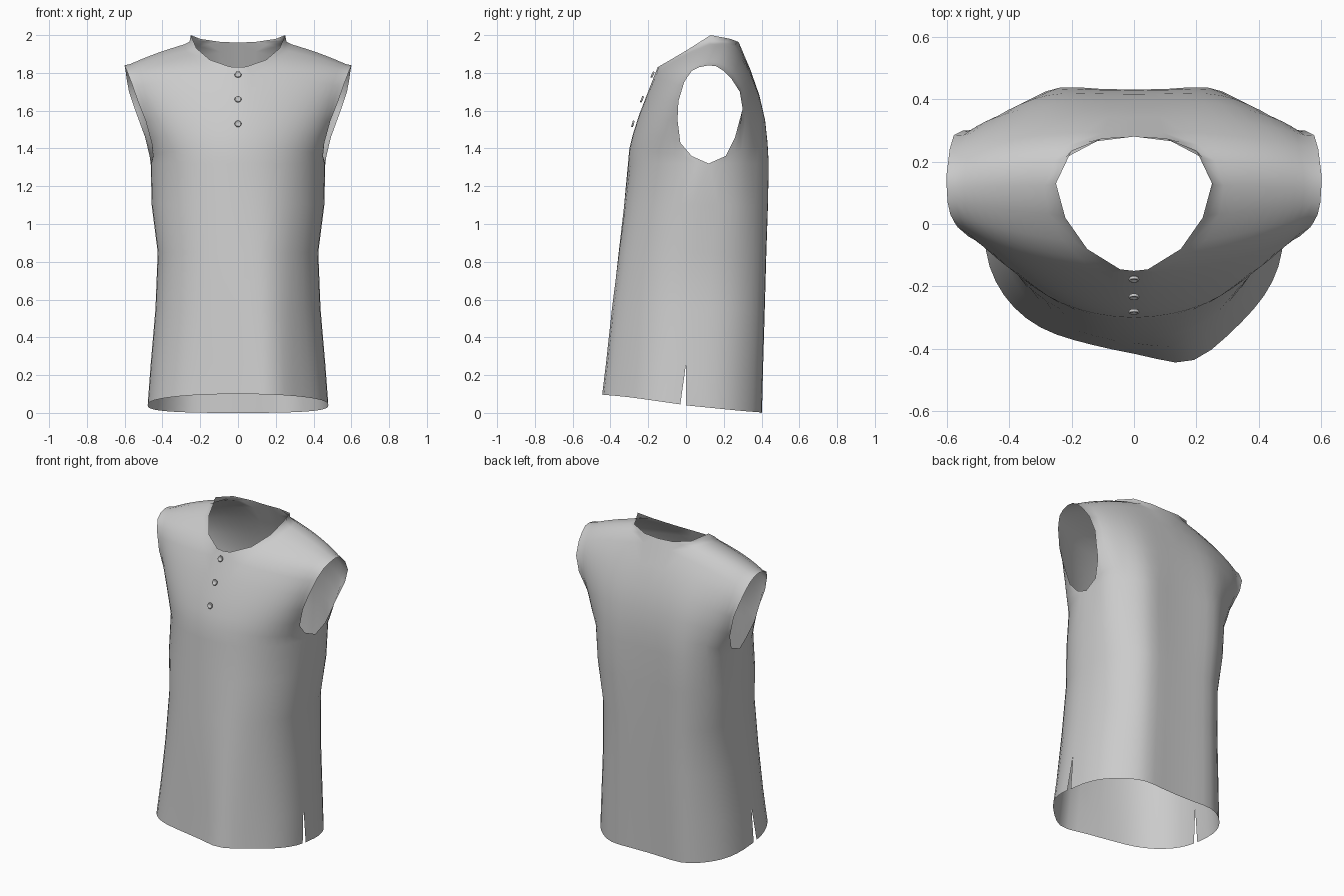
import bpy, bmesh, math
from mathutils import Vector, Matrix

if "Cube" in bpy.data.objects:
    bpy.data.objects.remove(bpy.data.objects["Cube"])

# Rows from hem to shoulder seam: inner point (centre/neckline), outer point (side/armhole), roundness
SIDE = [(.478, -.03, .045), (.462, 0, .26), (.437, .02, .55), (.425, .04, .85), (.457, .09, 1.1), (.462, .12, 1.32)]
FRONT = [((0, -.412, .10), SIDE[0], 1), ((0, -.40, .26), SIDE[1], 1), ((0, -.38, .55), SIDE[2], 1),
         ((0, -.352, .85), SIDE[3], 1), ((0, -.327, 1.1), SIDE[4], 1), ((0, -.307, 1.32), SIDE[5], 1),
         ((0, -.30, 1.4), (.45, .03, 1.36), .95), ((0, -.29, 1.47), (.457, -.03, 1.43), .9),
         ((0, -.264, 1.56), (.49, -.045, 1.55), .8), ((0, -.215, 1.68), (.53, -.04, 1.65), .65),
         ((0, -.15, 1.83), (.565, -.01, 1.75), .48), ((.045, -.145, 1.833), (.575, .005, 1.775), .44),
         ((.15, -.08, 1.87), (.588, .03, 1.81), .32), ((.22, .02, 1.93), (.597, .07, 1.83), .2),
         ((.25, .13, 2.0), (.6, .12, 1.84), .15)]
BACK = [((0, .395, .0), (.478, 0, .04), 1), ((0, .403, .26), SIDE[1], 1), ((0, .413, .55), SIDE[2], 1),
        ((0, .422, .85), SIDE[3], 1), ((0, .427, 1.1), SIDE[4], 1), ((0, .43, 1.32), SIDE[5], 1),
        ((0, .43, 1.42), (.468, .21, 1.36), .95), ((0, .422, 1.55), (.492, .26, 1.46), .9),
        ((0, .40, 1.68), (.547, .30, 1.61), .8), ((0, .35, 1.82), (.577, .285, 1.7), .6),
        ((0, .28, 1.96), (.59, .24, 1.77), .42), ((.1, .275, 1.965), (.595, .2, 1.81), .34),
        ((.2, .235, 1.98), (.6, .16, 1.835), .22), ((.25, .13, 2.0), (.6, .12, 1.84), .15)]
COLS = 12


def panel(bm, rows, power, sign):
    """Half a panel: each row bends from its inner point to its outer point."""
    grid = []
    for inner, outer, r in rows:
        a, b, line = Vector(inner), Vector(outer), []
        p = 1 - (1 - power) * (r - .15) / .85
        for i in range(COLS + 1):
            t = i / COLS
            s = math.sin(t * math.pi / 2)
            c = 0 if i == COLS else math.cos(t * math.pi / 2)
            fx = t + (s ** p - t) * r
            fy = t + (1 - c ** p - t) * r
            x = sign * (a.x + (b.x - a.x) * fx)
            y = a.y + (b.y - a.y) * fy
            z = a.z + (b.z - a.z) * fy
            # gentle drape folds
            if rows is FRONT:
                fade = max(0, 1 - z / 1.3) * c
                y += fade * (.015 * math.exp(-((x + .17) / .14) ** 2) - .06 * math.exp(-((x - .19) / .13) ** 2))
            else:
                fade = max(0, min(1, (1.85 - z) / .3)) * c
                y += .028 * fade * math.exp(-((abs(x) - .27) / .12) ** 2)
            line.append(bm.verts.new((x, y, z)))
        grid.append(line)
    for lo, hi in zip(grid, grid[1:]):
        for i in range(COLS):
            bm.faces.new((lo[i], lo[i + 1], hi[i + 1], hi[i]))


def finish(bm, name):
    me = bpy.data.meshes.new(name)
    bm.to_mesh(me)
    bm.free()
    ob = bpy.data.objects.new(name, me)
    bpy.context.collection.objects.link(ob)
    for p in me.polygons:
        p.use_smooth = True
    return ob


# Shirt body: four half panels, welded at centre, sides and shoulders (side slits stay open)
bm = bmesh.new()
for sign in (1, -1):
    panel(bm, FRONT, .95, sign)
    panel(bm, BACK, .7, sign)
bmesh.ops.remove_doubles(bm, verts=bm.verts, dist=.0005)
# Relax the cloth above the waist, keeping the openings fixed
relax = [v for v in bm.verts if not v.is_boundary and v.co.z > 1.4]
for _ in range(4):
    bmesh.ops.smooth_vert(bm, verts=relax, factor=.5, use_axis_x=True, use_axis_y=True, use_axis_z=True)
bmesh.ops.recalc_face_normals(bm, faces=bm.faces)
finish(bm, "shirt_body")

# Buttons: small lathed discs with a raised rim, tilted to the chest slope
PROFILE = [(0, -.004), (.015, -.004), (.018, .002), (.016, .006), (.012, .006), (.009, .002), (0, .002)]


def button(name, y, z, normal):
    bm = bmesh.new()
    vs = [bm.verts.new((r, 0, h)) for r, h in PROFILE]
    es = [bm.edges.new(p) for p in zip(vs, vs[1:])]
    bmesh.ops.spin(bm, geom=vs + es, cent=(0, 0, 0), axis=(0, 0, 1), angle=math.tau, steps=16)
    bmesh.ops.remove_doubles(bm, verts=bm.verts, dist=.0002)
    bmesh.ops.recalc_face_normals(bm, faces=bm.faces)
    rot = Vector(normal).to_track_quat('Z', 'Y').to_matrix().to_4x4()
    bm.transform(Matrix.Translation((0, y, z)) @ rot)
    finish(bm, name)


for n, (y, z, tilt) in enumerate([(-.176, 1.79, .43), (-.232, 1.66, .41), (-.28, 1.53, .3)]):
    button(f"button_{n + 1}", y, z, (0, -1, tilt))
